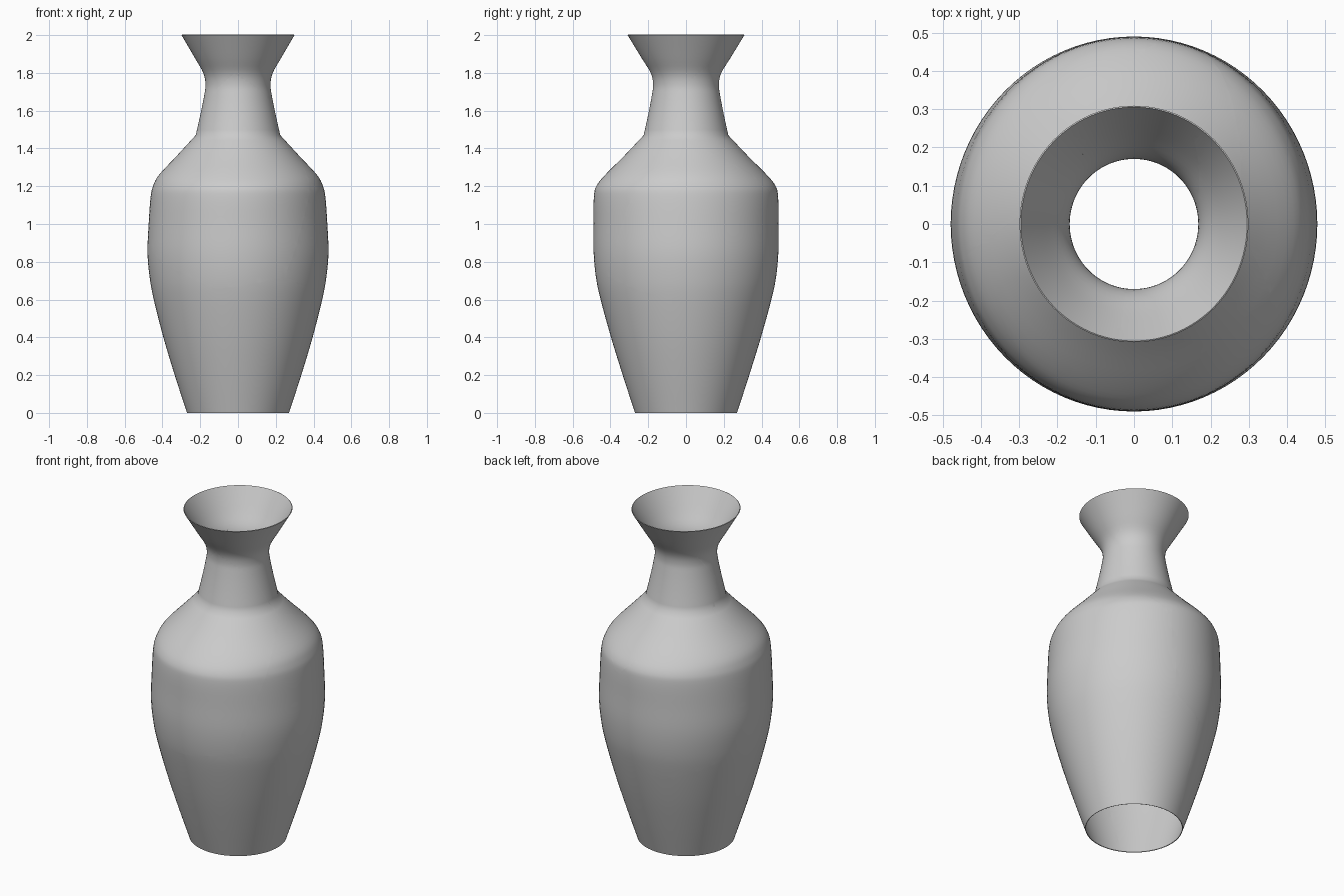
import bpy, bmesh, math
from mathutils import Vector

if "Cube" in bpy.data.objects:
    bpy.data.objects.remove(bpy.data.objects["Cube"])

# Vase silhouette: height, half width in x, half width in y
BODY = [(0.00, .270, .270), (0.20, .335, .335), (0.40, .395, .397), (0.60, .446, .452),
        (0.72, .468, .477), (0.85, .479, .489), (1.00, .473, .489), (1.14, .463, .488),
        (1.20, .450, .475), (1.26, .418, .428), (1.36, .325, .328), (1.47, .224, .224)]
NECK = [(1.47, .224, .224), (1.58, .199, .200), (1.68, .179, .181), (1.74, .172, .174),
        (1.80, .184, .187), (1.88, .229, .236), (2.00, .299, .309)]
SEGMENTS = 96
WALL = 0.004

# Voronoi centres of the broken pieces
SHARDS = {
    "lower_left_shard": (-.40, -.05, .20),
    "lower_right_shard": (.17, -.05, .20),
    "front_shard": (0, -.30, 1.30),
    "right_shard": (.45, .10, 1.05),
    "back_left_shard": (-.35, .40, 1.15),
    "neck_back_shard": (.08, .35, 1.60),
    "rim_right_shard": (.40, -.05, 2.05),
    "rim_left_shard": (-.45, .00, 2.00),
    "rim_front_shard": (.05, -.38, 2.54),
    "rim_back_shard": (.00, .40, 2.25),
}


def smooth_profile(points, steps=4):
    """Catmull-Rom curve through the profile points."""
    p = [Vector(q) for q in points]
    p = [2 * p[0] - p[1]] + p + [2 * p[-1] - p[-2]]
    out = []
    for i in range(1, len(p) - 2):
        a, b, c, d = p[i - 1:i + 3]
        for s in range(steps):
            t = s / steps
            out.append(.5 * (2 * b + (c - a) * t + (2 * a - 5 * b + 4 * c - d) * t * t
                             + (3 * b - a - 3 * c + d) * t ** 3))
    return out + [p[-2]]


def lathe(profile):
    """Open-ended vase wall."""
    bm = bmesh.new()
    rings = []
    for z, rx, ry in profile:
        rings.append([bm.verts.new((rx * math.cos(2 * math.pi * k / SEGMENTS),
                                    ry * math.sin(2 * math.pi * k / SEGMENTS), z))
                      for k in range(SEGMENTS)])
    for lo, hi in zip(rings, rings[1:]):
        for k in range(SEGMENTS):
            j = (k + 1) % SEGMENTS
            bm.faces.new((lo[k], lo[j], hi[j], hi[k]))
    return bm


vase = lathe(smooth_profile(BODY)[:-1] + smooth_profile(NECK))

# Cut out each shard with the planes halfway to every other centre
for name, centre in SHARDS.items():
    c = Vector(centre)
    bm = vase.copy()
    for other in SHARDS.values():
        if other == centre:
            continue
        o = Vector(other)
        bmesh.ops.bisect_plane(bm, geom=bm.verts[:] + bm.edges[:] + bm.faces[:],
                               dist=1e-5, plane_co=(c + o) / 2, plane_no=o - c,
                               clear_outer=True)
    if bm.faces:
        mesh = bpy.data.meshes.new(name)
        bm.to_mesh(mesh)
        obj = bpy.data.objects.new(name, mesh)
        bpy.context.collection.objects.link(obj)
        # Thin wall, grown inward
        wall = obj.modifiers.new("wall", 'SOLIDIFY')
        wall.thickness = WALL
        wall.offset = -1
        bpy.ops.object.select_all(action='DESELECT')
        obj.select_set(True)
        bpy.context.view_layer.objects.active = obj
        bpy.ops.object.modifier_apply(modifier="wall")
        bpy.ops.object.shade_smooth_by_angle(angle=math.radians(40))
    bm.free()
vase.free()
